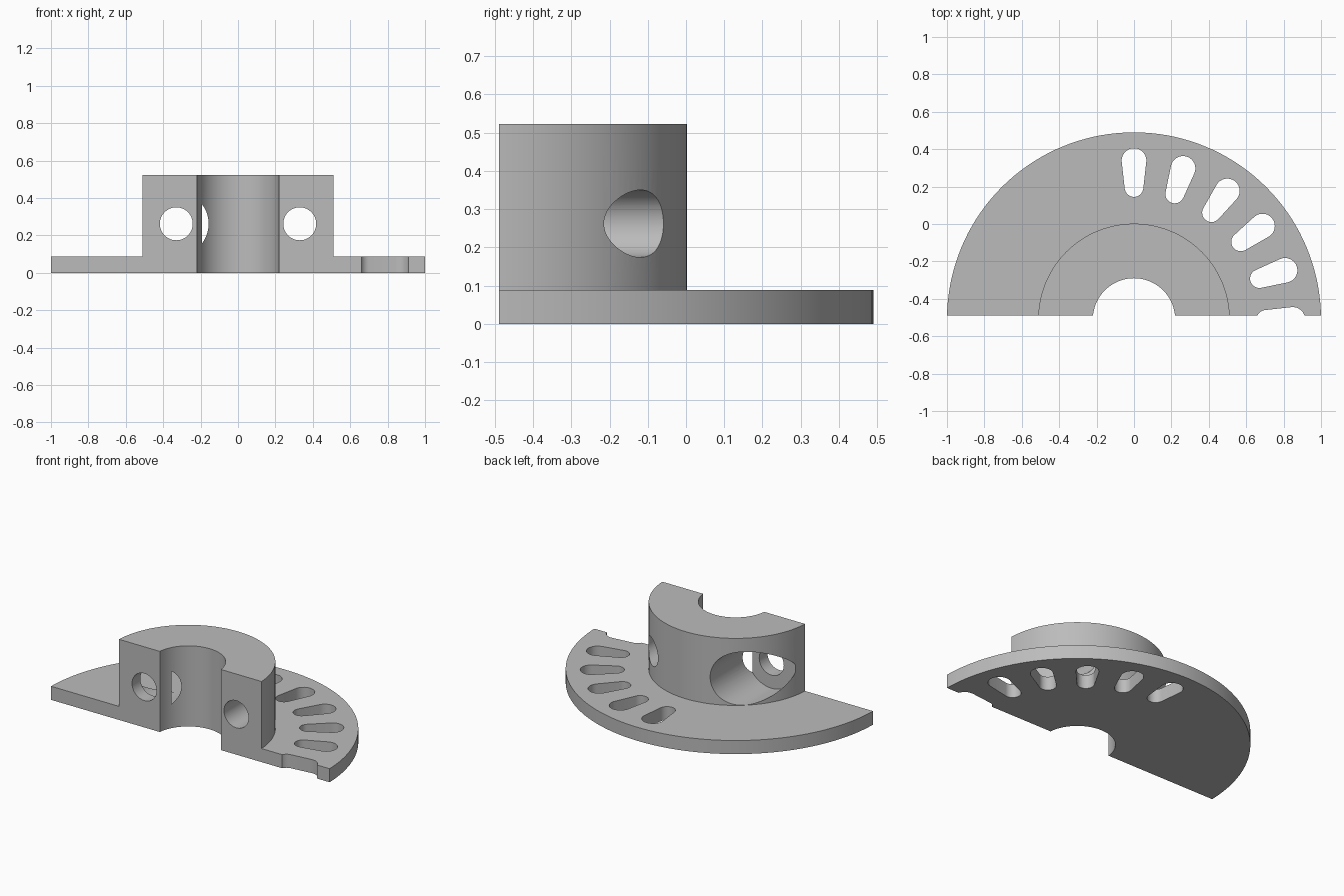
import bpy, bmesh, math
from mathutils import Matrix

if "Cube" in bpy.data.objects:
    bpy.data.objects.remove(bpy.data.objects["Cube"])

CY = -0.51          # axis of the round body
CUT = -0.489        # flat front face
HOLE_X, HOLE_Z = 0.33, 0.262

grey = bpy.data.materials.new("plain grey")
grey.diffuse_color = (0.5, 0.5, 0.5, 1)
grey.use_nodes = True
grey.node_tree.nodes["Principled BSDF"].inputs["Base Color"].default_value = grey.diffuse_color


def make_object(name, bm):
    bmesh.ops.recalc_face_normals(bm, faces=bm.faces[:])
    mesh = bpy.data.meshes.new(name)
    bm.to_mesh(mesh)
    bm.free()
    mesh.materials.append(grey)
    obj = bpy.data.objects.new(name, mesh)
    bpy.context.collection.objects.link(obj)
    return obj


def cylinder_y(name, x, radius, y0, y1):
    bm = bmesh.new()
    m = Matrix.Translation((x, (y0 + y1) / 2, HOLE_Z)) @ Matrix.Rotation(math.pi / 2, 4, 'X')
    bmesh.ops.create_cone(bm, cap_ends=True, segments=64, radius1=radius,
                          radius2=radius, depth=y1 - y0, matrix=m)
    return make_object(name, bm)


def slot(name, angle, r_in=0.05, r_out=0.066, c_in=0.705, c_out=0.849, n=16):
    # tapered slot with round ends, pointing away from the axis
    lean = math.asin((r_out - r_in) / (c_out - c_in))
    half = math.pi / 2 + lean
    pts = []
    for i in range(n + 1):
        a = -half + 2 * half * i / n
        pts.append((c_out + r_out * math.cos(a), r_out * math.sin(a)))
    for i in range(n + 1):
        a = half + 2 * (math.pi - half) * i / n
        pts.append((c_in + r_in * math.cos(a), r_in * math.sin(a)))
    bm = bmesh.new()
    face = bm.faces.new([bm.verts.new((x, y, -0.1)) for x, y in pts])
    top = bmesh.ops.extrude_face_region(bm, geom=[face])['geom']
    bmesh.ops.translate(bm, vec=(0, 0, 0.3),
                        verts=[v for v in top if isinstance(v, bmesh.types.BMVert)])
    bm.transform(Matrix.Translation((0, CY, 0)) @ Matrix.Rotation(angle, 4, 'Z'))
    return make_object(name, bm)


# Flange and hub: one stepped section turned around the axis, then cut flat in front
bm = bmesh.new()
section = [(0.22, 0), (1.0, 0), (1.0, 0.088), (0.512, 0.088), (0.512, 0.523), (0.22, 0.523)]
verts = [bm.verts.new((r, CY, z)) for r, z in section]
edges = [bm.edges.new((verts[i], verts[(i + 1) % 6])) for i in range(6)]
bmesh.ops.spin(bm, geom=verts + edges, cent=(0, CY, 0), axis=(0, 0, 1),
               angle=math.tau, steps=144)
bmesh.ops.remove_doubles(bm, verts=bm.verts[:], dist=1e-4)
bmesh.ops.bisect_plane(bm, geom=bm.verts[:] + bm.edges[:] + bm.faces[:],
                       plane_co=(0, CUT, 0), plane_no=(0, 1, 0), clear_inner=True)
bmesh.ops.holes_fill(bm, edges=[e for e in bm.edges if e.is_boundary], sides=0)
body = make_object("flanged_half_clamp", bm)

# Cutters: ring of slots, two bolt holes, one wide recess behind the left bolt hole
cutters = [slot(f"slot_cutter_{i}", math.radians(18 * i)) for i in range(11)]
cutters += [cylinder_y("bolt_hole_cutter", sx * HOLE_X, 0.088, -0.8, 0.3) for sx in (-1, 1)]
cutters.append(cylinder_y("bolt_recess_cutter", -HOLE_X, 0.173, -0.405, 0.3))

for c in cutters:
    mod = body.modifiers.new(c.name, 'BOOLEAN')
    mod.operation = 'DIFFERENCE'
    mod.solver = 'EXACT'
    mod.object = c

# Bake the cuts so the sharp edges can be marked
bpy.context.view_layer.update()
baked = bpy.data.meshes.new_from_object(
    body.evaluated_get(bpy.context.evaluated_depsgraph_get()))
body.modifiers.clear()
body.data = baked
body.data.materials.clear()
body.data.materials.append(grey)
for c in cutters:
    bpy.data.objects.remove(c)

bpy.context.view_layer.objects.active = body
body.select_set(True)
bpy.ops.object.shade_smooth_by_angle(angle=math.radians(30))
